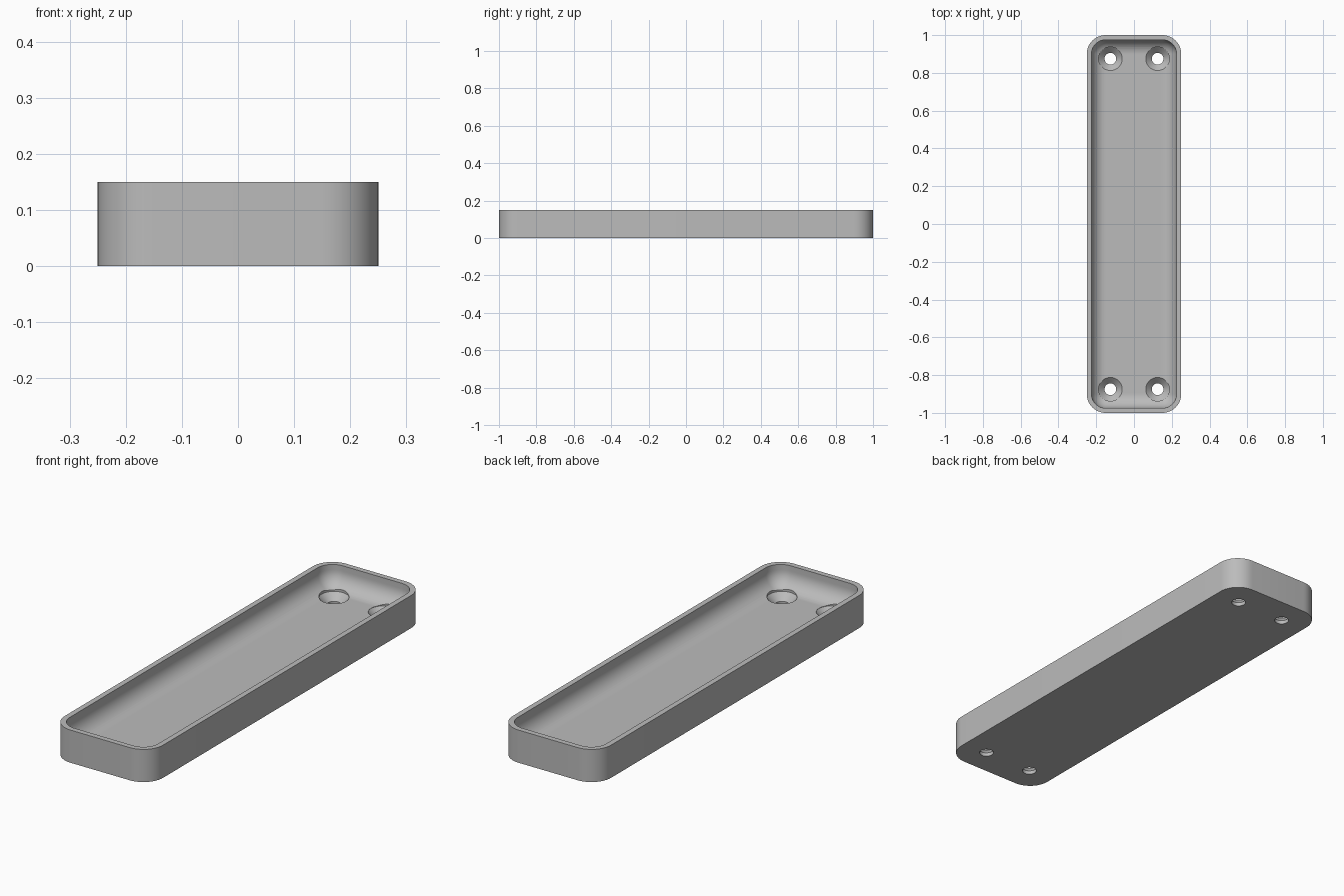
import bpy, bmesh, math

cube = bpy.data.objects.get("Cube")
if cube:
    bpy.data.objects.remove(cube, do_unlink=True)

HALF_X, HALF_Y, HEIGHT = 0.25, 1.0, 0.15
CORNER, WALL, FLOOR = 0.1, 0.025, 0.05
FILLET = CORNER - WALL
SEGS = 12

grey = bpy.data.materials.new("plain_grey")
grey.use_nodes = True
colour = (0.5, 0.5, 0.5, 1)
grey.diffuse_color = colour
grey.node_tree.nodes["Principled BSDF"].inputs["Base Color"].default_value = colour


def make_object(name, bm):
    bmesh.ops.remove_doubles(bm, verts=bm.verts, dist=1e-5)
    bmesh.ops.recalc_face_normals(bm, faces=bm.faces)
    mesh = bpy.data.meshes.new(name)
    bm.to_mesh(mesh)
    bm.free()
    mesh.materials.append(grey)
    obj = bpy.data.objects.new(name, mesh)
    bpy.context.collection.objects.link(obj)
    return obj


def loft(bm, rings):
    """Skin a stack of equal rings and cap both ends."""
    loops = [[bm.verts.new(p) for p in ring] for ring in rings]
    for a, b in zip(loops, loops[1:]):
        for i in range(len(a)):
            j = (i + 1) % len(a)
            bm.faces.new((a[i], a[j], b[j], b[i]))
    bm.faces.new(loops[0])
    bm.faces.new(loops[-1])


def rounded_ring(inset, z):
    """Rounded rectangle, shrunk by inset."""
    r = CORNER - inset
    ring = []
    for k, (sx, sy) in enumerate(((1, 1), (-1, 1), (-1, -1), (1, -1))):
        for s in range(SEGS + 1):
            a = (k + s / SEGS) * math.pi / 2
            ring.append((sx * (HALF_X - CORNER) + r * math.cos(a),
                         sy * (HALF_Y - CORNER) + r * math.sin(a), z))
    return ring


# Tray: outer wall, flat rim, inner wall and rounded floor edge
rings = [rounded_ring(0, 0), rounded_ring(0, HEIGHT), rounded_ring(WALL, HEIGHT)]
for s in range(SEGS + 1):
    a = s / SEGS * math.pi / 2
    rings.append(rounded_ring(WALL + FILLET * (1 - math.cos(a)),
                              FLOOR + FILLET * (1 - math.sin(a))))
bm = bmesh.new()
loft(bm, rings)
tray = make_object("tray", bm)

# Countersunk screw holes near the corners
bm = bmesh.new()
for x in (-0.125, 0.125):
    for y in (-0.875, 0.875):
        loft(bm, [[(x + r * math.cos(math.tau * i / 40),
                    y + r * math.sin(math.tau * i / 40), z) for i in range(40)]
                  for r, z in ((0.031, -0.05), (0.031, 0.017),
                               (0.0625, 0.0485), (0.0625, 0.2))])
cutter = make_object("screw_hole_cutter", bm)

cut = tray.modifiers.new("screw_holes", 'BOOLEAN')
cut.operation, cut.solver, cut.object = 'DIFFERENCE', 'EXACT', cutter
bpy.context.view_layer.objects.active = tray
tray.select_set(True)
bpy.ops.object.modifier_apply(modifier=cut.name)
bpy.data.objects.remove(cutter, do_unlink=True)

bpy.ops.object.select_all(action='DESELECT')
tray.select_set(True)
bpy.ops.object.shade_smooth_by_angle(angle=math.radians(30))
